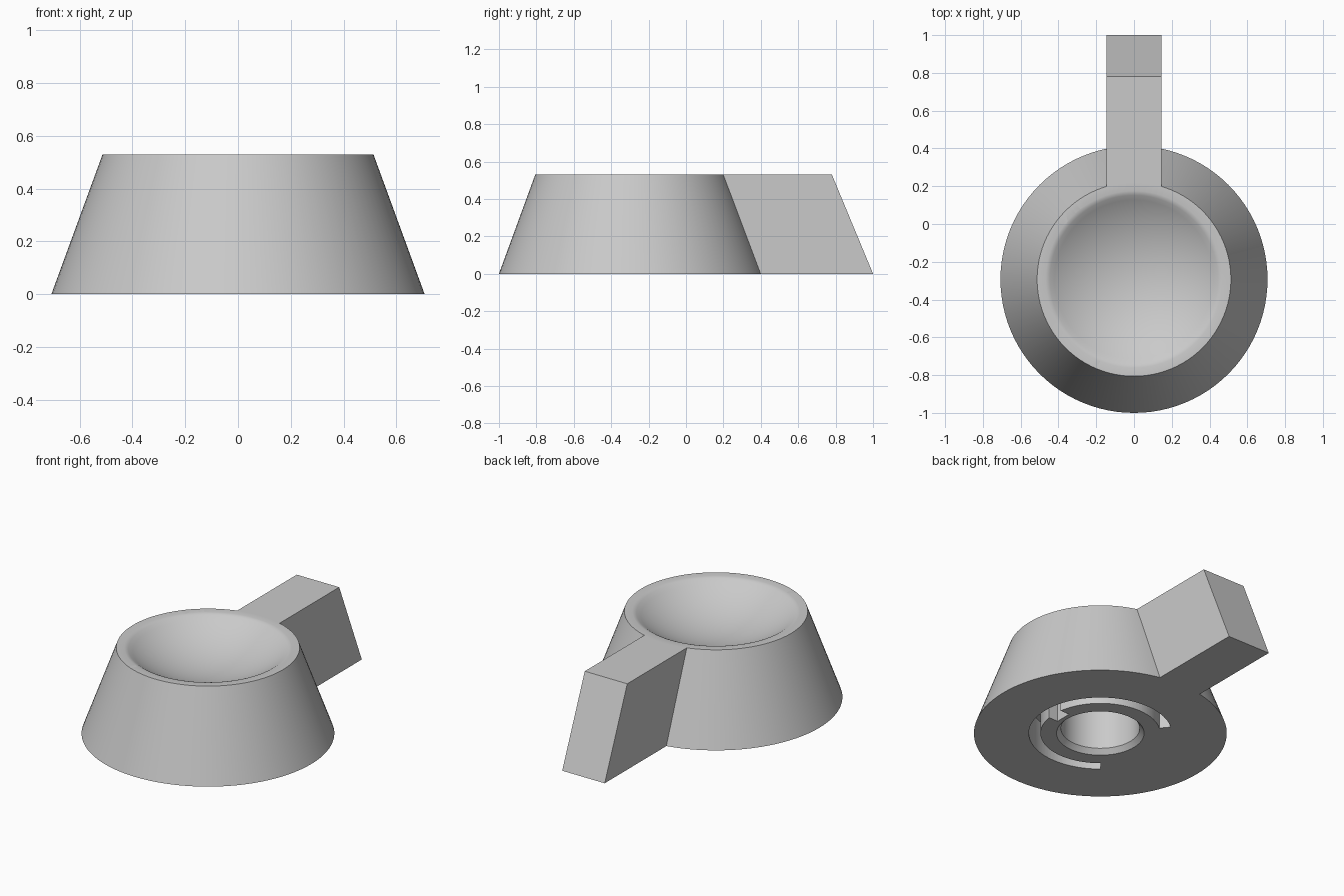
import bpy, bmesh, math

if "Cube" in bpy.data.objects:
    bpy.data.objects.remove(bpy.data.objects["Cube"])

CY, H = -0.293, 0.53      # knob axis and height
R0, R1 = 0.707, 0.513     # base and top radii
SEG = 96

grey = bpy.data.materials.new("light grey")
grey.diffuse_color = (0.59, 0.59, 0.59, 1)
grey.use_nodes = True
grey.node_tree.nodes["Principled BSDF"].inputs["Base Color"].default_value = grey.diffuse_color


def finish(name, bm):
    bmesh.ops.recalc_face_normals(bm, faces=bm.faces[:])
    me = bpy.data.meshes.new(name)
    bm.to_mesh(me)
    bm.free()
    ob = bpy.data.objects.new(name, me)
    bpy.context.collection.objects.link(ob)
    me.materials.append(grey)
    return ob


def lathe(name, profile):
    """Closed solid of revolution; the profile starts and ends on the axis."""
    bm = bmesh.new()
    vs = [bm.verts.new((r, CY, z)) for r, z in profile]
    es = [bm.edges.new(p) for p in zip(vs, vs[1:])]
    bmesh.ops.spin(bm, geom=vs + es, cent=(0, CY, 0), axis=(0, 0, 1),
                   angle=2 * math.pi, steps=SEG, use_merge=True)
    bmesh.ops.remove_doubles(bm, verts=bm.verts[:], dist=1e-5)
    return finish(name, bm)


def prism(name, points, offset):
    """Extrude a flat outline along an offset."""
    bm = bmesh.new()
    face = bm.faces.new([bm.verts.new(p) for p in points])
    ext = bmesh.ops.extrude_face_region(bm, geom=[face])["geom"]
    bmesh.ops.translate(bm, vec=offset,
                        verts=[v for v in ext if isinstance(v, bmesh.types.BMVert)])
    return finish(name, bm)


def combine(target, tool, operation):
    mod = target.modifiers.new("combine", "BOOLEAN")
    mod.operation, mod.object, mod.solver = operation, tool, "EXACT"
    bpy.context.view_layer.objects.active = target
    bpy.ops.object.modifier_apply(modifier=mod.name)
    bpy.data.objects.remove(tool)


# Tapered body
knob = lathe("knob", [(0, 0), (R0, 0), (R1, H), (0, H)])

# Lever handle with a sloping end
W = 0.145
handle = prism("handle", [(-W, -0.1, 0), (-W, 1, 0), (-W, 0.78, H), (-W, -0.1, H)],
               (2 * W, 0, 0))
combine(knob, handle, "UNION")

# Spherical dish inside a narrow flat lip, with an eased edge
EDGE, SLOPE = 0.445, math.radians(36)
ball = EDGE / math.sin(SLOPE)
low = H - 0.008 - ball * (1 - math.cos(SLOPE))
bowl = [(ball * math.sin(SLOPE * i / 16), low + ball * (1 - math.cos(SLOPE * i / 16)))
        for i in range(17)]
rim = [(0.456, H - 0.003), (0.468, H), (0.468, 0.7), (0, 0.7)]
combine(knob, lathe("dish_cutter", bowl + rim), "DIFFERENCE")

# Chamfered shaft hole underneath
combine(knob, lathe("hole_cutter", [(0, -0.1), (0.245, -0.1), (0.245, 0), (0.22, 0.03),
                                    (0.22, 0.29), (0, 0.29)]), "DIFFERENCE")

# Spring groove: open ring with a gap on the left
N, SPAN = 72, math.radians(130)
angles = [-SPAN + 2 * SPAN * i / N for i in range(N + 1)]
outline = [(r * math.cos(a), CY + r * math.sin(a), -0.1)
           for r, seq in ((0.40, angles), (0.335, angles[::-1])) for a in seq]
combine(knob, prism("groove_cutter", outline, (0, 0, 0.3)), "DIFFERENCE")

# Notch from the groove toward the hole
notch = [(x, CY + y, -0.1) for x, y in ((0.27, -0.05), (0.37, -0.05), (0.37, 0.05), (0.27, 0.05))]
combine(knob, prism("notch_cutter", notch, (0, 0, 0.29)), "DIFFERENCE")

# Smooth shading with crisp edges
bpy.ops.object.select_all(action="DESELECT")
knob.select_set(True)
bpy.context.view_layer.objects.active = knob
bpy.ops.object.shade_smooth_by_angle(angle=math.radians(35))
